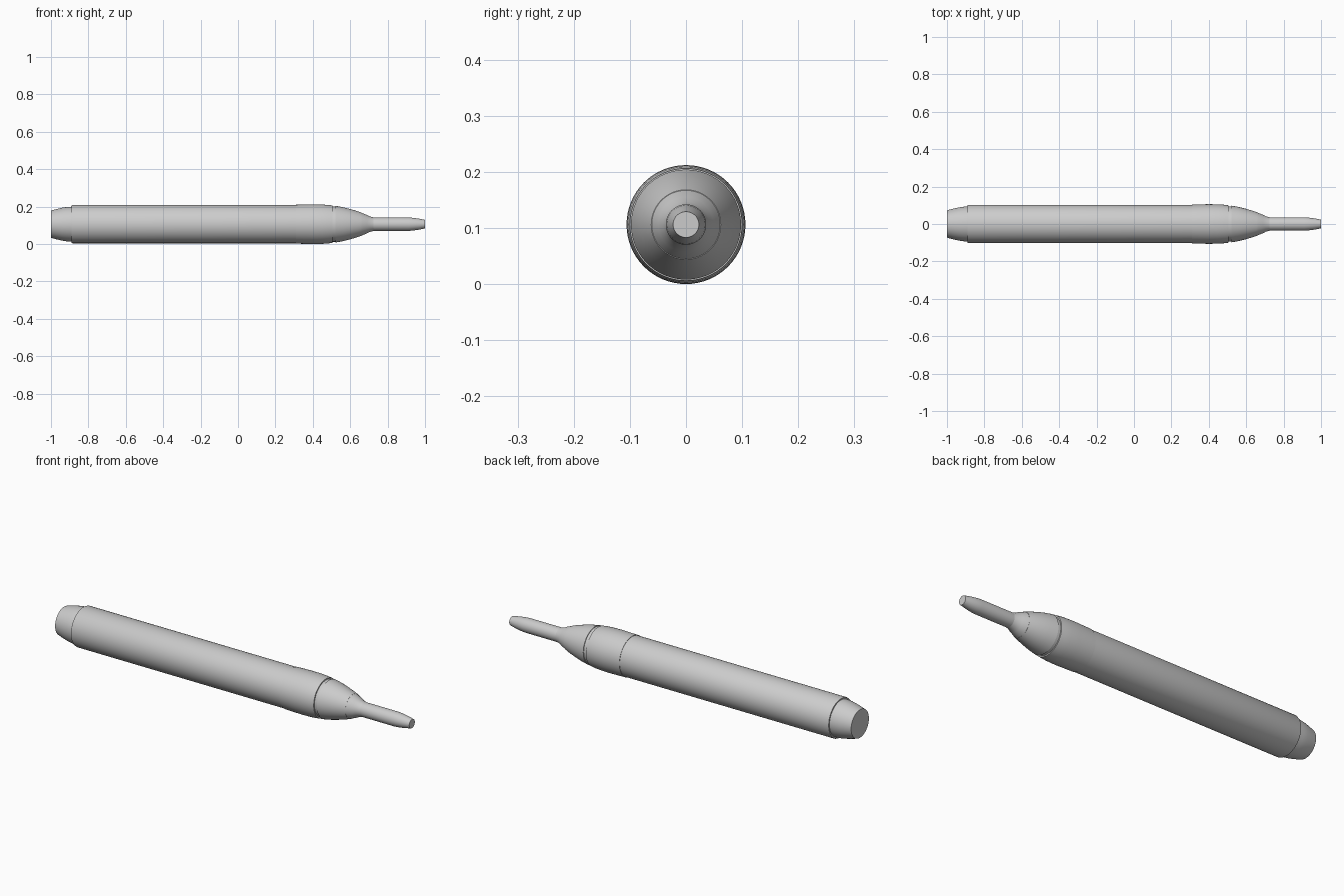
import bpy
import bmesh
import math
from mathutils import Matrix, Vector

if "Cube" in bpy.data.objects:
    bpy.data.objects.remove(bpy.data.objects["Cube"], do_unlink=True)

AXIS_Z = 0.106
SEGMENTS = 64

grey = bpy.data.materials.new("light grey")
grey.use_nodes = True
colour = (0.6, 0.6, 0.6, 1)
grey.diffuse_color = colour
grey.node_tree.nodes["Principled BSDF"].inputs["Base Color"].default_value = colour


def turned_part(name, profile):
    """Lathe an (x, radius) profile round the long axis and close both ends."""
    bm = bmesh.new()
    rings = []
    for x, r in profile:
        rings.append([
            bm.verts.new((x, r * math.cos(a), AXIS_Z + r * math.sin(a)))
            for a in (2 * math.pi * i / SEGMENTS for i in range(SEGMENTS))])
    for a, b in zip(rings, rings[1:]):
        for i in range(SEGMENTS):
            j = (i + 1) % SEGMENTS
            bm.faces.new((a[i], a[j], b[j], b[i]))
    bm.faces.new(rings[0])
    bm.faces.new(rings[-1])
    bmesh.ops.recalc_face_normals(bm, faces=bm.faces)
    mesh = bpy.data.meshes.new(name)
    bm.to_mesh(mesh)
    bm.free()
    mesh.materials.append(grey)
    obj = bpy.data.objects.new(name, mesh)
    bpy.context.collection.objects.link(obj)
    bpy.ops.object.select_all(action="DESELECT")
    obj.select_set(True)
    bpy.context.view_layer.objects.active = obj
    bpy.ops.object.shade_smooth_by_angle(angle=math.radians(25))


# Tapered cap at the blunt end
turned_part("end_cap", [(-1, 0.073), (-0.97, 0.081), (-0.94, 0.088),
                        (-0.915, 0.092), (-0.88, 0.094)])

# Long straight barrel
turned_part("barrel", [(-0.89, 0.1), (-0.885, 0.102), (0.32, 0.102)])

# Slightly wider grip with a rounded shoulder
turned_part("grip", [(0.31, 0.104), (0.4, 0.106), (0.45, 0.105),
                     (0.48, 0.103), (0.505, 0.1)])

# Recessed groove between grip and nose
turned_part("groove", [(0.5, 0.094), (0.53, 0.094)])

# Curved nose
turned_part("nose", [(0.522, 0.098), (0.56, 0.091), (0.6, 0.081),
                     (0.64, 0.069), (0.66, 0.062)])

# Collar flaring down into the neck
turned_part("collar", [(0.66, 0.061), (0.69, 0.049), (0.705, 0.041),
                       (0.725, 0.036)])

# Slim shaft with a tapered flat tip
turned_part("tip", [(0.715, 0.036), (0.91, 0.036), (0.935, 0.034),
                    (0.965, 0.030), (1, 0.023)])
